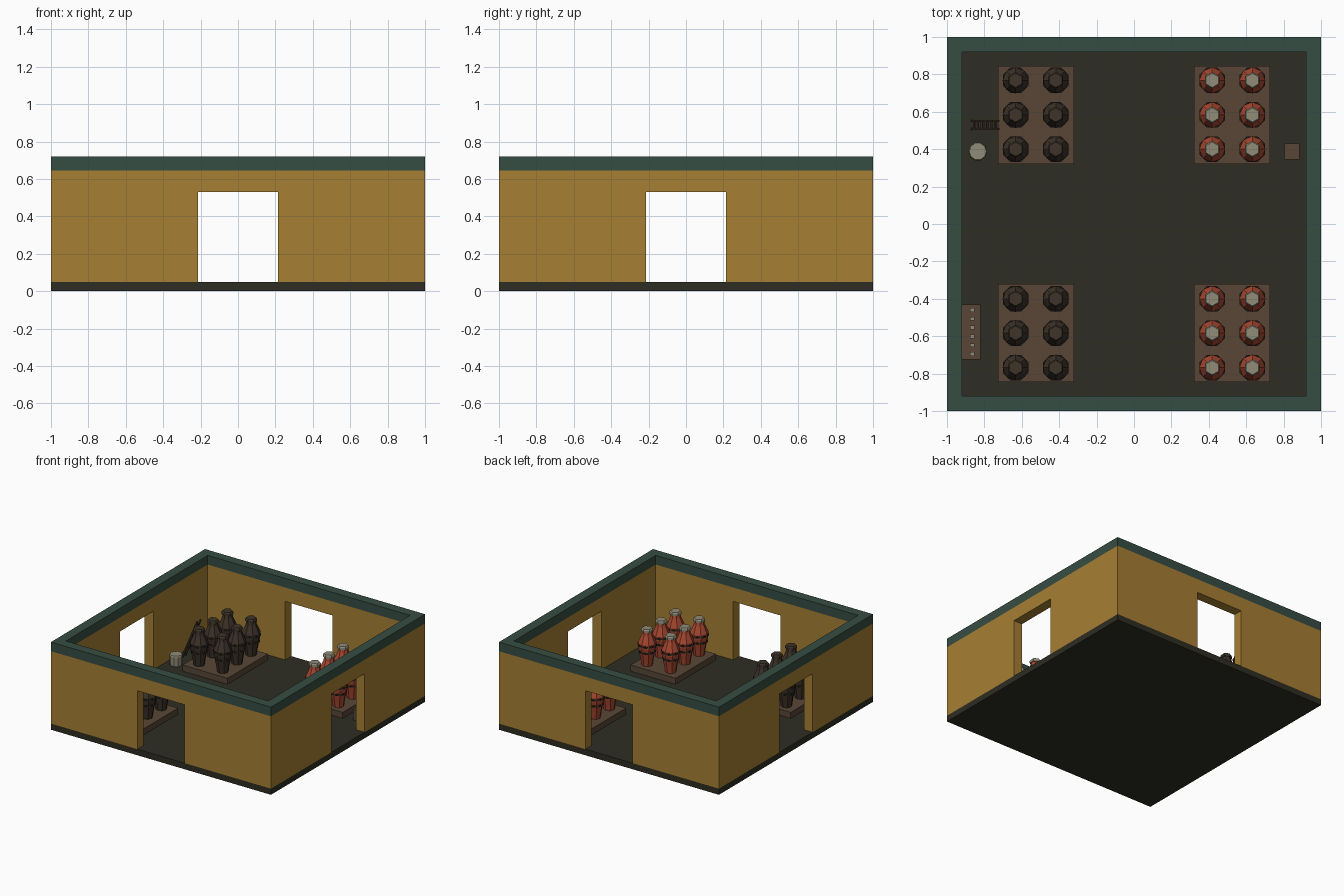
import bpy, bmesh, math
from mathutils import Vector, Matrix

if "Cube" in bpy.data.objects:
    bpy.data.objects.remove(bpy.data.objects["Cube"])


def lin(c):
    c /= 255
    return c / 12.92 if c <= 0.04045 else ((c + 0.055) / 1.055) ** 2.4


def mat(name, r, g, b):
    m = bpy.data.materials.new(name)
    m.diffuse_color = (lin(r), lin(g), lin(b), 1)
    m.use_nodes = True
    m.node_tree.nodes["Principled BSDF"].inputs["Base Color"].default_value = m.diffuse_color
    return m


FLOOR = mat("dark floor", 46, 45, 35)
WALL = mat("ochre wall", 166, 127, 51)
TRIM = mat("deep green trim", 54, 77, 67)
WOOD = mat("brown wood", 88, 70, 54)
DARK = mat("dark iron", 62, 51, 41)
BAND = mat("black band", 38, 34, 29)
RED = mat("brick red", 172, 74, 50)
PALE = mat("pale grey", 145, 140, 121)


def finish(name, bm, *mats):
    me = bpy.data.meshes.new(name)
    bmesh.ops.recalc_face_normals(bm, faces=bm.faces)
    bm.to_mesh(me)
    bm.free()
    for m in mats:
        me.materials.append(m)
    ob = bpy.data.objects.new(name, me)
    bpy.context.collection.objects.link(ob)
    return ob


def add_box(bm, x0, x1, y0, y1, z0, z1):
    r = bmesh.ops.create_cube(bm, size=1)
    for v in r["verts"]:
        v.co = Vector((x0 + (v.co.x + .5) * (x1 - x0),
                       y0 + (v.co.y + .5) * (y1 - y0),
                       z0 + (v.co.z + .5) * (z1 - z0)))


def box(name, m, *b):
    bm = bmesh.new()
    add_box(bm, *b)
    return finish(name, bm, m)


def cut(ob, *b):
    c = box("cutter", ob.data.materials[0], *b)
    c.hide_render = True
    md = ob.modifiers.new("cut", "BOOLEAN")
    md.operation, md.solver, md.object = "DIFFERENCE", "EXACT", c
    bpy.context.view_layer.objects.active = ob
    bpy.ops.object.modifier_apply(modifier="cut")
    bpy.data.objects.remove(c)


def add_lathe(bm, x, y, profile, n, rot=0, index=0):
    """Closed turned solid from (radius, z) points."""
    rings = [[bm.verts.new((x + r * math.cos(rot + 2 * math.pi * i / n),
                            y + r * math.sin(rot + 2 * math.pi * i / n), z))
              for i in range(n)] for r, z in profile]
    faces = [bm.faces.new(rings[0][::-1]), bm.faces.new(rings[-1])]
    for a, b in zip(rings, rings[1:]):
        for i in range(n):
            j = (i + 1) % n
            faces.append(bm.faces.new((a[i], a[j], b[j], b[i])))
    for f in faces:
        f.material_index = index


# Shell: floor slab, walls with four doorways, green coping
box("floor_slab", FLOOR, -1, 1, -1, 1, 0, .05)
walls = box("walls", WALL, -1, 1, -1, 1, .05, .645)
cut(walls, -.92, .92, -.92, .92, -.1, 1)
cut(walls, -.215, .215, -1.2, 1.2, -.1, .53)
cut(walls, -1.2, 1.2, -.215, .215, -.1, .53)
coping = box("wall_coping", TRIM, -1, 1, -1, 1, .645, .72)
cut(coping, -.92, .92, -.92, .92, 0, 1)


# Pallets, each with six banded jars; dark on the left, red on the right
def jar(name, x, y, body, lid):
    bm = bmesh.new()
    add_lathe(bm, x, y, [(.042, .10), (.05, .15), (.07, .25), (.07, .285),
                         (.042, .35), (.036, .375)], 8)
    add_lathe(bm, x, y, [(.045, .375), (.045, .393), (.038, .402)], 6, math.pi / 6, 1)
    for r, z in ((.067, .215), (.074, .268)):
        add_lathe(bm, x, y, [(r, z - .007), (r, z + .007)], 8, math.pi / 8, 2)
    return finish(name, bm, body, lid, BAND)


for sx, side in ((-1, "left"), (1, "right")):
    body, lid = (RED, PALE) if sx > 0 else (DARK, DARK)
    for sy, end in ((-1, "front"), (1, "back")):
        xs = sorted((sx * .32, sx * .728))
        ys = sorted((sy * .32, sy * .845))
        box(f"pallet_{end}_{side}", WOOD, *xs, *ys, .05, .10)
        for x in (.418, .633):
            for y in (.40, .583, .768):
                jar(f"jar_{end}_{side}", sx * x, sy * y, body, lid)

# Small pale drum
bm = bmesh.new()
add_lathe(bm, -.835, .388, [(.046, .05), (.05, .06), (.05, .128), (.046, .138)], 10)
finish("drum", bm, PALE)

# Small crate by the right wall
box("small_crate", WOOD, .805, .885, .345, .43, .05, .135)

# Wall shelf with a row of pale blocks
box("wall_shelf", WOOD, -.92, -.82, -.725, -.43, .30, .33)
bm = bmesh.new()
for i in range(6):
    y = -.46 - i * .047
    add_box(bm, -.877, -.852, y - .01, y + .01, .33, .37)
finish("shelf_blocks", bm, PALE)

# Ladder leaning against the jars
bm = bmesh.new()
length = math.hypot(.14, .33)
for y in (-.022, .022):
    add_box(bm, -.006, .006, y - .005, y + .005, 0, length)
for i in range(6):
    z = length * (i + .6) / 6.2
    add_box(bm, -.005, .005, -.022, .022, z - .006, z + .006)
bm.transform(Matrix.Translation((-.865, .53, .055))
             @ Matrix.Rotation(math.atan2(.14, .33), 4, "Y"))
finish("ladder", bm, DARK)
